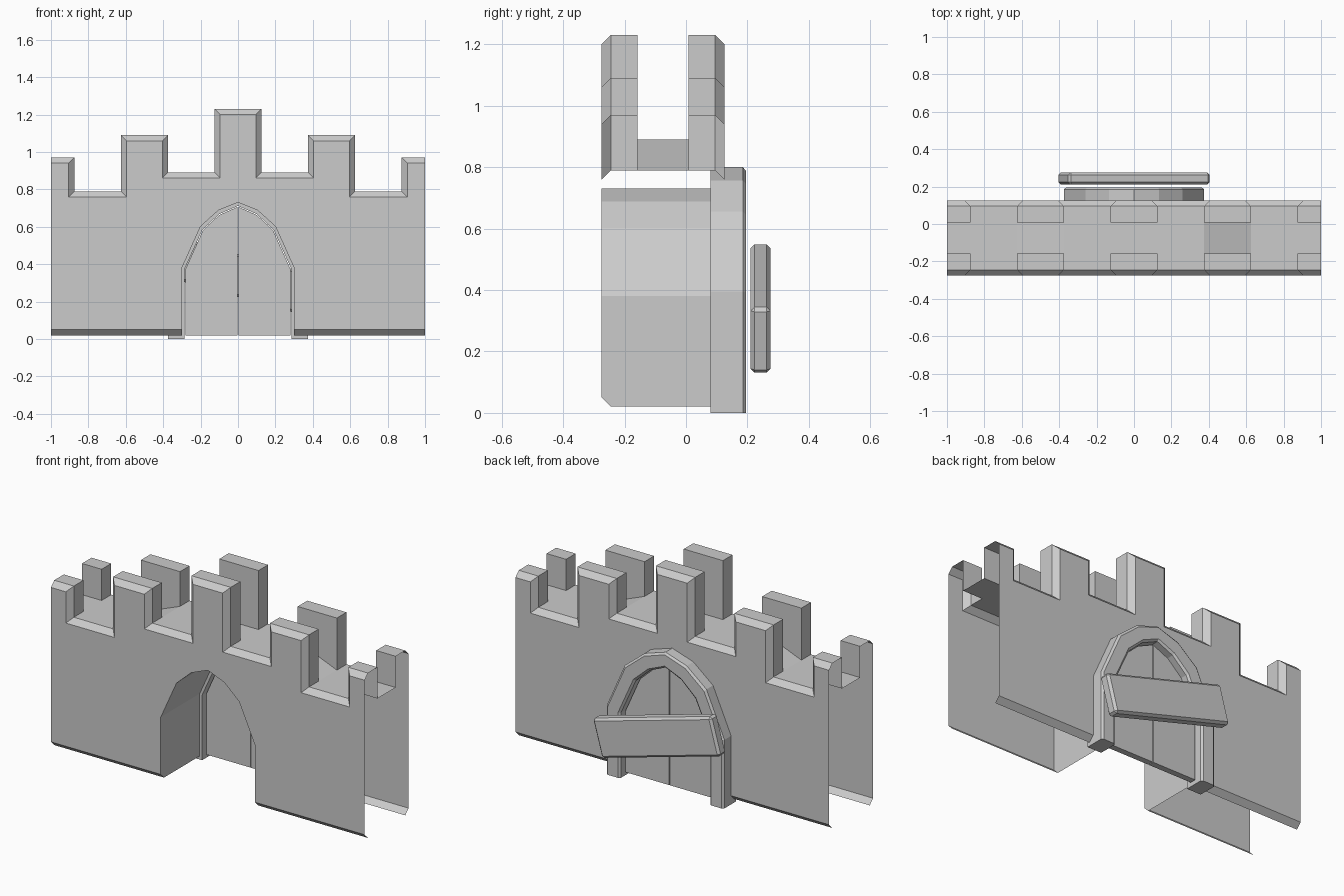
import bpy, bmesh
from math import radians

if "Cube" in bpy.data.objects:
    bpy.data.objects.remove(bpy.data.objects["Cube"])


def finish(name, bm, y=0.0, mirror=(True, False), toward=None):
    """Weld, orient, create the object and mirror it."""
    bmesh.ops.remove_doubles(bm, verts=bm.verts, dist=1e-5)
    bmesh.ops.recalc_face_normals(bm, faces=bm.faces)
    if toward is not None:  # open shell: the largest face must look to -y
        big = max(bm.faces, key=lambda f: f.calc_area())
        if big.normal.y * toward < 0:
            bmesh.ops.reverse_faces(bm, faces=bm.faces)
    me = bpy.data.meshes.new(name)
    bm.to_mesh(me)
    bm.free()
    ob = bpy.data.objects.new(name, me)
    bpy.context.collection.objects.link(ob)
    ob.location.y = y
    if any(mirror):
        m = ob.modifiers.new("mirror", 'MIRROR')
        m.use_axis = (mirror[0], mirror[1], False)
        m.merge_threshold = 0.0005
    return ob


def face(bm, pts):
    bm.faces.new([bm.verts.new(p) for p in pts])


def strip(bm, a, ya, b, yb):
    """Quads between two (x, z) profiles lying at depths ya and yb."""
    for i in range(len(a) - 1):
        face(bm, [(a[i][0], ya, a[i][1]), (a[i + 1][0], ya, a[i + 1][1]),
                  (b[i + 1][0], yb, b[i + 1][1]), (b[i][0], yb, b[i][1])])


def flat(bm, pts, y):
    face(bm, [(x, y, z) for x, z in pts])


# Wall: one quarter of an open shell, mirrored left-right and front-back
C = 0.03
merlons = [(0, .125, 1.23), (.375, .625, 1.09), (.875, 1, .97)]
floors = [.89, .79]
outer, inset = [], []
for i, (x0, x1, top) in enumerate(merlons):
    a0, a1 = (x0 + C if x0 > 0 else 0), (x1 - C if x1 < 1 else 1)
    if i:
        outer.append((x0, floors[i - 1]))
        inset.append((a0, floors[i - 1] - C))
    outer += [(x0, top), (x1, top)]
    inset += [(a0, top - C), (a1, top - C)]
    if i < 2:
        outer.append((x1, floors[i]))
        inset.append((a1, floors[i] - C))
arch = [(.3, .38), (.2, .602), (.105, .688), (0, .73)]
yf, yc, ym = -.2, -.17, -.083

bm = bmesh.new()
flat(bm, inset + [(1, .05), (.3, .05)] + arch, yf)
strip(bm, inset, yf, outer, yc)
strip(bm, [(.3, .05), (1, .05)], yf, [(.3, .02), (1, .02)], yc)
strip(bm, outer, yc, outer, ym)
# inner merlon faces and the stepped walkway
flat(bm, [(0, .89), (.125, .89), (.125, 1.23), (0, 1.23)], ym)
flat(bm, [(.375, .89), (.625, .79), (.625, 1.09), (.375, 1.09)], ym)
flat(bm, [(.875, .79), (1, .79), (1, .97), (.875, .97)], ym)
walk = [(0, .89), (.125, .89), (.375, .89), (.625, .79), (.875, .79), (1, .79)]
strip(bm, walk, ym, walk, 0)
# gateway tunnel
low = [(.3, .02)] + arch
strip(bm, [(.3, .05)] + arch, yf, low, yc)
strip(bm, low, yc, low, 0)
finish("castle_wall", bm, y=-.075, mirror=(True, True), toward=-1)

# Arched door frame: bevelled section swept along the arch
f_in = [(.285, 0), (.285, .375), (.19, .585), (.1, .668), (0, .712)]
f_out = [(.375, 0), (.375, .395), (.26, .655), (.135, .757), (0, .80)]
section = [(0, .08), (0, .185), (.13, .195), (.87, .195), (1, .185), (1, .08)]


def rail(t):
    return [(a[0] + (b[0] - a[0]) * t, a[1] + (b[1] - a[1]) * t)
            for a, b in zip(f_in, f_out)]


bm = bmesh.new()
for (t0, y0), (t1, y1) in zip(section, section[1:] + section[:1]):
    strip(bm, rail(t0), y0, rail(t1), y1)
face(bm, [(rail(t)[0][0], y, 0) for t, y in section])
finish("gate_frame", bm, toward=None)

# Pair of door leaves
leaf = [(.002, .02), (.28, .02), (.28, .375), (.187, .583), (.1, .663), (.002, .707)]
bm = bmesh.new()
flat(bm, leaf, .115)
flat(bm, leaf, .15)
strip(bm, leaf + leaf[:1], .115, leaf + leaf[:1], .15)
finish("gate_doors", bm)

# Tilted bevelled bar behind the gate
bm = bmesh.new()
bmesh.ops.create_cube(bm, size=1)
bmesh.ops.scale(bm, verts=bm.verts, vec=(.785, .065, .222))
bmesh.ops.bevel(bm, geom=list(bm.edges), offset=.013, segments=1, affect='EDGES')
bar = finish("gate_bar", bm, y=.243, mirror=(False, False))
bar.location.z = .34
bar.rotation_euler.y = radians(15.6)
